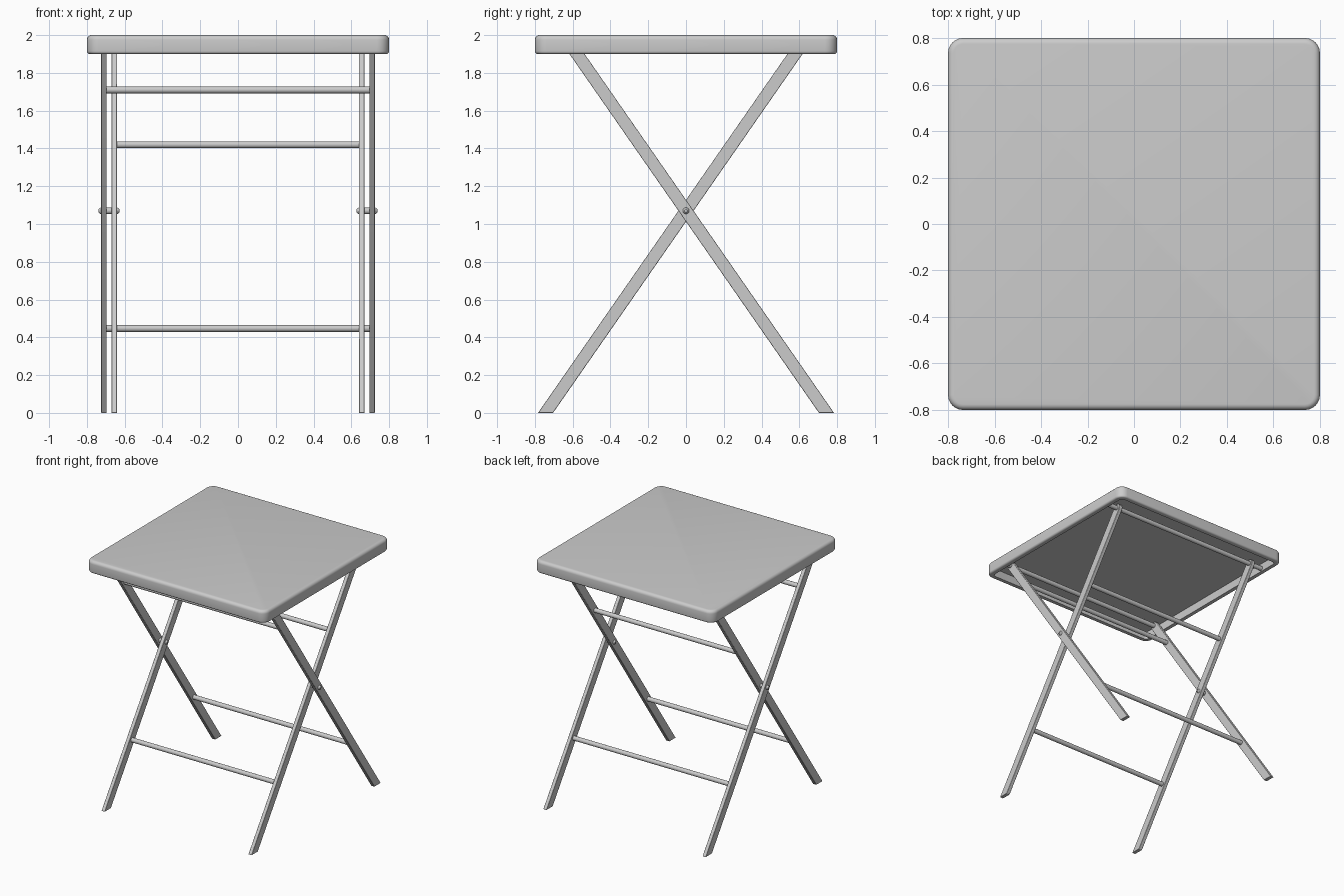
import bpy, bmesh, math
from mathutils import Vector

cube = bpy.data.objects.get("Cube")
if cube:
    bpy.data.objects.remove(cube)

grey = bpy.data.materials.new("plain_grey")
grey.use_nodes = True
grey.diffuse_color = (0.6, 0.6, 0.6, 1)
grey.node_tree.nodes["Principled BSDF"].inputs["Base Color"].default_value = (0.6, 0.6, 0.6, 1)

PIVOT_Z = 1.07      # height where the legs cross
SLOPE = 0.695       # sideways run of a leg per unit of height
TOP_ROD_Z = 1.925


def finish(name, bm):
    bmesh.ops.recalc_face_normals(bm, faces=bm.faces)
    mesh = bpy.data.meshes.new(name)
    bm.to_mesh(mesh)
    bm.free()
    obj = bpy.data.objects.new(name, mesh)
    bpy.context.collection.objects.link(obj)
    mesh.materials.append(grey)
    bpy.ops.object.select_all(action="DESELECT")
    obj.select_set(True)
    bpy.context.view_layer.objects.active = obj
    bpy.ops.object.shade_smooth_by_angle(angle=math.radians(35))
    return obj


def rounded_square(half, radius, z, steps=6):
    points = []
    for corner in range(4):
        base = corner * math.pi / 2
        cx = (half - radius) * (1 if corner in (0, 3) else -1)
        cy = (half - radius) * (1 if corner < 2 else -1)
        for i in range(steps + 1):
            a = base + i / steps * math.pi / 2
            points.append((cx + radius * math.cos(a), cy + radius * math.sin(a), z))
    return points


def table_top():
    # (inset from the outer edge, height), from the top face round to the recess
    profile = []
    for i in range(6):
        a = i / 5 * math.pi / 2
        profile.append((0.025 * (1 - math.sin(a)), 1.975 + 0.025 * math.cos(a)))
    for i in range(5):
        a = i / 4 * math.pi / 2
        profile.append((0.015 * (1 - math.cos(a)), 1.915 - 0.015 * math.sin(a)))
    profile += [(0.04, 1.9), (0.04, 1.965)]
    bm = bmesh.new()
    rings = [[bm.verts.new(p) for p in rounded_square(0.8 - d, 0.065 - d, z)]
             for d, z in profile]
    for a, b in zip(rings, rings[1:]):
        for i in range(len(a)):
            j = (i + 1) % len(a)
            bm.faces.new((a[i], a[j], b[j], b[i]))
    bm.faces.new(rings[0])
    bm.faces.new(rings[-1])
    finish("table_top", bm)


def leg_y(z, lean):
    return lean * (z - PIVOT_Z) * SLOPE


def leg(name, x, lean, thick=0.03, half=0.033):
    # Flat bar: cut level at the floor, rounded round the top rod
    along = Vector((lean * SLOPE, 1)).normalized()
    across = Vector((along.y, -along.x))
    centre = Vector((leg_y(TOP_ROD_Z, lean), TOP_ROD_Z))
    foot = leg_y(0, lean)
    outline = [Vector((foot - 0.04, 0)), Vector((foot + 0.04, 0))]
    for i in range(13):
        a = i / 12 * math.pi
        outline.append(centre + half * (math.cos(a) * across + math.sin(a) * along))
    bm = bmesh.new()
    face = bm.faces.new([bm.verts.new((x - thick / 2, p.x, p.y)) for p in outline])
    grown = bmesh.ops.extrude_face_region(bm, geom=[face])["geom"]
    moved = [v for v in grown if isinstance(v, bmesh.types.BMVert)]
    bmesh.ops.translate(bm, verts=moved, vec=(thick, 0, 0))
    obj = finish(name, bm)
    bevel = obj.modifiers.new("soft_edges", "BEVEL")
    bevel.width = 0.003
    bevel.segments = 2
    bevel.limit_method = "ANGLE"


def rod(name, x0, x1, y, z, radius=0.018, dome=0.0):
    # Round bar along x, with optional domed ends
    stations = [(x0, radius), (x1, radius)]
    if dome:
        stations = [(x0, radius * 0.5), (x0 + dome * 0.4, radius * 0.85), (x0 + dome, radius),
                    (x1 - dome, radius), (x1 - dome * 0.4, radius * 0.85), (x1, radius * 0.5)]
    bm = bmesh.new()
    n = 20
    rings = [[bm.verts.new((x, y + r * math.cos(i * math.tau / n), z + r * math.sin(i * math.tau / n)))
              for i in range(n)] for x, r in stations]
    for a, b in zip(rings, rings[1:]):
        for i in range(n):
            j = (i + 1) % n
            bm.faces.new((a[i], a[j], b[j], b[i]))
    bm.faces.new(rings[0])
    bm.faces.new(rings[-1])
    finish(name, bm)


table_top()

# Two crossing frames: the outer one leans forward, the inner one back
for frame, x, lean, brace_z in (("outer", 0.71, -1, 1.71), ("inner", 0.655, 1, 1.42)):
    for side, s in (("left", 1), ("right", -1)):
        leg(f"{frame}_leg_{side}", s * x, lean)
    for part, z in (("lower_rail", 0.447), ("upper_rail", brace_z)):
        rod(f"{frame}_{part}", -x + 0.005, x - 0.005, leg_y(z, lean), z)
    rod(f"{frame}_top_rod", -0.765, 0.765, leg_y(TOP_ROD_Z, lean), TOP_ROD_Z)

# Pivot pins where the legs cross
for side, s in (("left", 1), ("right", -1)):
    rod(f"pivot_pin_{side}", s * 0.683 - 0.055, s * 0.683 + 0.055, 0, PIVOT_Z, 0.017, 0.012)
